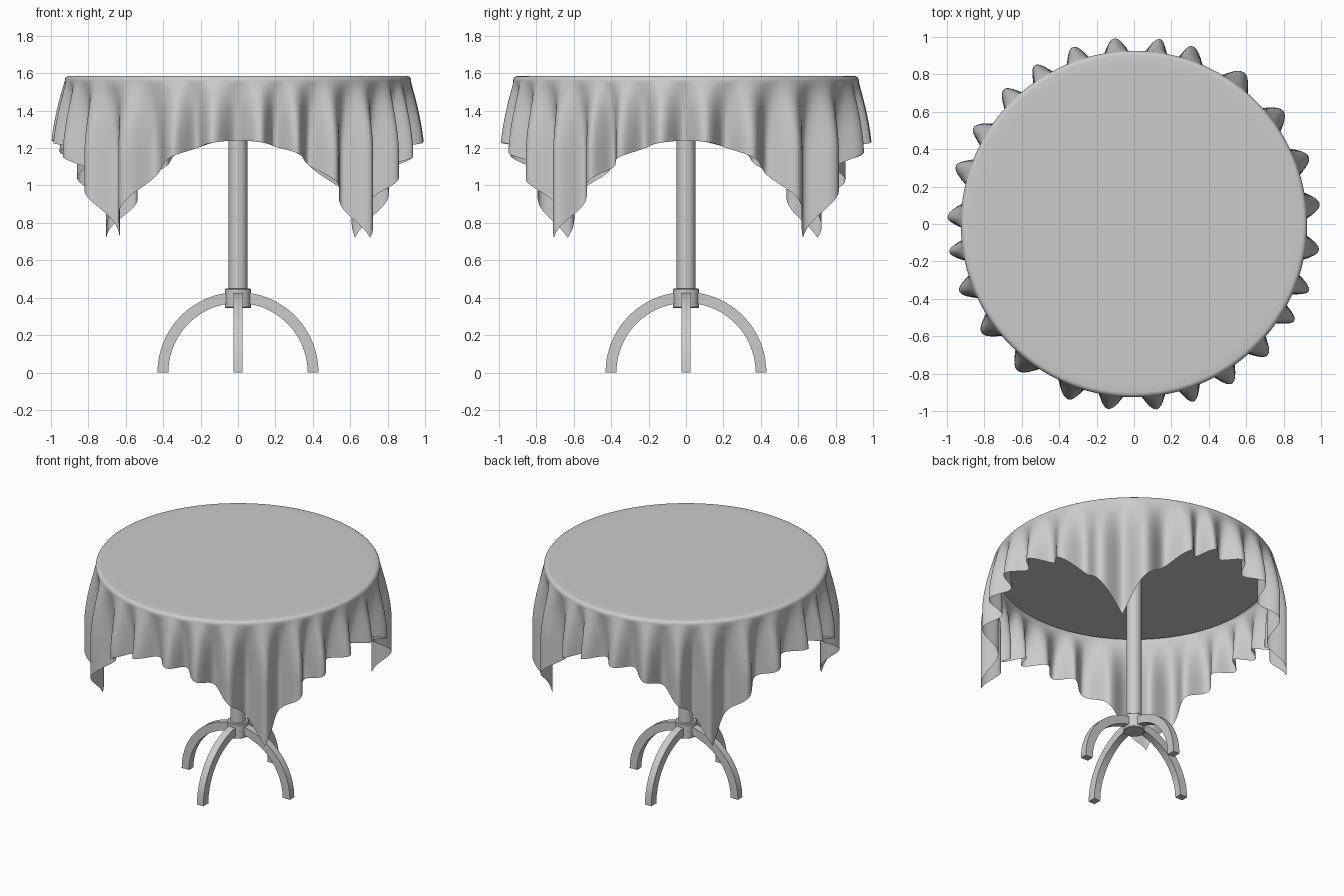
import bpy, bmesh
from math import sin, cos, pi, radians

if "Cube" in bpy.data.objects:
    bpy.data.objects.remove(bpy.data.objects["Cube"])

TOP, RIM, HALF = 1.585, 0.91, 1.255      # cloth height, table radius, half side of square cloth
# directions (degrees) in which the cloth folds bulge outward
PEAKS = [6, 21, 37, 54, 72, 82, 96, 109, 122, 134, 149, 162, 178, 188.5, 201,
         215.5, 231.5, 249.5, 262, 277, 288.5, 301.5, 315.5, 329, 339, 352]


def finish(name, bm, smooth=True, angle=40):
    bmesh.ops.recalc_face_normals(bm, faces=bm.faces)
    mesh = bpy.data.meshes.new(name)
    bm.to_mesh(mesh)
    bm.free()
    ob = bpy.data.objects.new(name, mesh)
    bpy.context.collection.objects.link(ob)
    if smooth:
        bpy.ops.object.select_all(action='DESELECT')
        ob.select_set(True)
        bpy.context.view_layer.objects.active = ob
        bpy.ops.object.shade_smooth_by_angle(angle=radians(angle))
    return ob


def lathe(name, profile, n=64):
    bm = bmesh.new()
    rings = [[bm.verts.new((r * cos(2 * pi * i / n), r * sin(2 * pi * i / n), z))
              for i in range(n)] for r, z in profile]
    for a, b in zip(rings, rings[1:]):
        for i in range(n):
            j = (i + 1) % n
            bm.faces.new((a[i], a[j], b[j], b[i]))
    bm.faces.new(rings[0])
    bm.faces.new(rings[-1])
    return finish(name, bm)


def fold(deg):
    """Wave from -1 (valley) to 1 (peak) following the irregular fold spacing."""
    ring = [PEAKS[-1] - 360] + PEAKS + [PEAKS[0] + 360]
    for a, b in zip(ring, ring[1:]):
        if a <= deg <= b:
            return cos(2 * pi * (deg - a) / (b - a))


# Tablecloth: square sheet, flat over the round top, then hanging in folds
def cloth():
    bm = bmesh.new()
    n, drops, bend = 720, 24, 0.025
    cols = []
    centre = bm.verts.new((0, 0, TOP))
    for i in range(n):
        t = 2 * pi * i / n
        wave = fold(360 * i / n)
        length = HALF / max(abs(cos(t)), abs(sin(t))) - RIM
        pts = [(0.5, TOP), (0.85, TOP), (RIM - 0.01, TOP)]
        for k in range(1, 5):
            a = k * pi / 8
            pts.append((RIM - 0.01 + bend * sin(a), TOP - bend * (1 - cos(a))))
        for k in range(1, drops + 1):
            s = bend + (length - bend) * k / drops
            w = 1 - (1 - min((s - bend) / 0.38, 1)) ** 1.6
            pts.append((RIM - 0.01 + bend + w * (0.017 + 0.058 * wave), TOP - s))
        cols.append([bm.verts.new((r * cos(t), r * sin(t), z)) for r, z in pts])
    for i in range(n):
        a, b = cols[i], cols[(i + 1) % n]
        bm.faces.new((centre, a[0], b[0]))
        for k in range(len(a) - 1):
            bm.faces.new((a[k], a[k + 1], b[k + 1], b[k]))
    return finish("tablecloth", bm, angle=80)


cloth()

# Table top, column and hub
lathe("table_top", [(0.895, 1.555), (0.895, 1.578)], 128)
lathe("column", [(0.05, 0.40), (0.05, 1.56)])
lathe("hub", [(0.065, 0.345), (0.07, 0.35), (0.07, 0.445), (0.065, 0.45)])


# Four curved legs: quarter arches with a rectangular section
def leg(name, turn, steps=20):
    bm = bmesh.new()
    rings = []
    for k in range(steps + 1):
        a = radians(86) * k / steps
        ring = []
        for r, y in ((0.43, -0.025), (0.43, 0.025), (0.372, 0.025), (0.372, -0.025)):
            ring.append(bm.verts.new((r * cos(a), y, r * sin(a))))
        rings.append(ring)
    for p, q in zip(rings, rings[1:]):
        for i in range(4):
            j = (i + 1) % 4
            bm.faces.new((p[i], p[j], q[j], q[i]))
    bm.faces.new(rings[0])
    bm.faces.new(rings[-1])
    finish(name, bm).rotation_euler.z = turn


for k, side in enumerate(("right", "back", "left", "front")):
    leg(side + "_leg", k * pi / 2)
